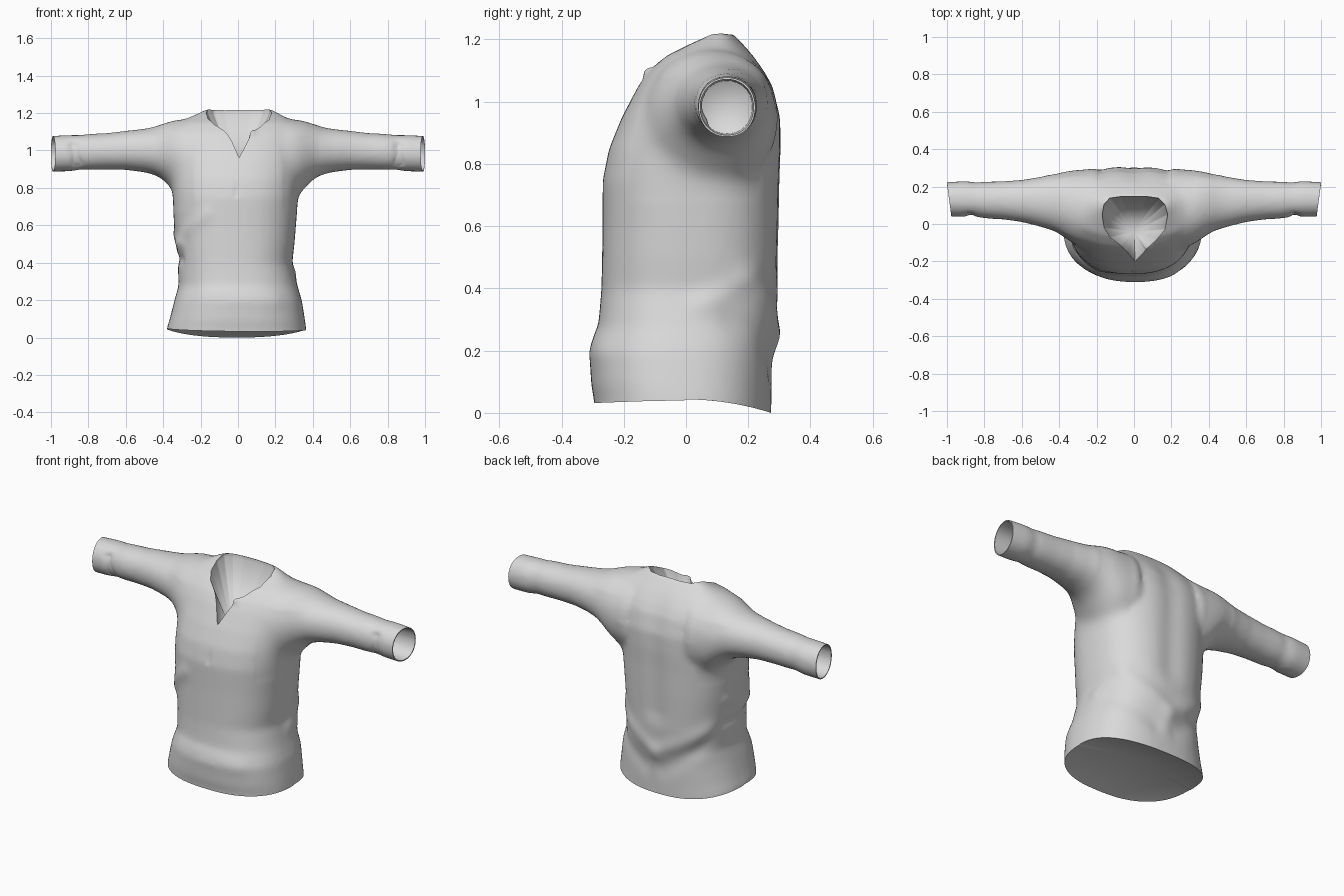
import bpy, bmesh, math
from mathutils import Vector

if "Cube" in bpy.data.objects:
    bpy.data.objects.remove(bpy.data.objects["Cube"])

cloth = bpy.data.materials.new("grey cloth")
cloth.diffuse_color = (0.7, 0.7, 0.7, 1)
cloth.use_nodes = True
cloth.node_tree.nodes["Principled BSDF"].inputs["Base Color"].default_value = cloth.diffuse_color
N = 48


def se(t, p):
    """Signed power, for rounded-box cross-sections."""
    return math.copysign(abs(t) ** p, t)


def loft(name, rings):
    """Closed solid through a list of rings of points."""
    bm = bmesh.new()
    vs = [[bm.verts.new(p) for p in r] for r in rings]
    for a, b in zip(vs, vs[1:]):
        for i in range(N):
            j = (i + 1) % N
            bm.faces.new((a[i], a[j], b[j], b[i]))
    bm.faces.new(vs[0])
    bm.faces.new(vs[-1])
    bmesh.ops.recalc_face_normals(bm, faces=bm.faces[:])
    me = bpy.data.meshes.new(name)
    bm.to_mesh(me)
    bm.free()
    ob = bpy.data.objects.new(name, me)
    bpy.context.collection.objects.link(ob)
    return ob


def oval(a0, a1, b0, b1, p):
    """Rounded-box section as (a, b) pairs."""
    out = []
    for i in range(N):
        t = 2 * math.pi * i / N
        out.append(((a0 + a1) / 2 + (a1 - a0) / 2 * se(math.cos(t), p),
                    (b0 + b1) / 2 + (b1 - b0) / 2 * se(math.sin(t), p)))
    return out


# torso: z, left x, right x, front y, back y
TORSO = [(-0.15, -.385, .37, -.29, .272), (0.05, -.38, .365, -.295, .274),
         (.1, -.365, .358, -.305, .275), (.2, -.34, .342, -.31, .279),
         (.28, -.318, .318, -.282, .287), (.4, -.322, .29, -.272, .297),
         (.5, -.332, .302, -.27, .3), (.6, -.342, .31, -.268, .303),
         (.75, -.35, .322, -.268, .306), (.85, -.35, .33, -.248, .31),
         (.95, -.35, .34, -.207, .309), (1.05, -.355, .35, -.155, .284),
         (1.1, -.35, .345, -.122, .256), (1.15, -.325, .32, -.07, .217),
         (1.19, -.235, .235, 0, .18), (1.222, -.17, .18, .06, .15)]
torso = loft("shirt", [[(x, y, z) for x, y in oval(a, b, c, d, .82)]
                       for z, a, b, c, d in TORSO])

# sleeve: x, front y, back y, bottom z, top z
SLEEVE = [(.2, -.14, .295, .72, 1.18), (.3, -.12, .293, .74, 1.168),
          (.35, -.09, .287, .79, 1.16), (.4, -.055, .276, .845, 1.145),
          (.45, -.03, .264, .872, 1.128), (.5, -.015, .252, .885, 1.118),
          (.6, .01, .236, .898, 1.107), (.7, .024, .229, .90, 1.095),
          (.8, .03, .226, .898, 1.09), (.84, .038, .222, .90, 1.085),
          (.9, .037, .23, .89, 1.085), (1.1, .043, .218, .885, 1.075)]
sleeves = [loft("sleeve_helper", [[(s * x, y, z) for y, z in oval(c, d, e, f, .95)]
                                  for x, c, d, e, f in SLEEVE]) for s in (1, -1)]

# merge the tubes into one soft surface
for sl in sleeves:
    m = torso.modifiers.new("join", 'BOOLEAN')
    m.operation, m.solver, m.object = 'UNION', 'EXACT', sl
m = torso.modifiers.new("remesh", 'REMESH')
m.mode, m.voxel_size = 'VOXEL', 0.014
m = torso.modifiers.new("soften", 'SMOOTH')
m.factor, m.iterations = 0.5, 10
dg = bpy.context.evaluated_depsgraph_get()
me = bpy.data.meshes.new_from_object(torso.evaluated_get(dg))
torso.modifiers.clear()
torso.data = me
for sl in sleeves:
    bpy.data.objects.remove(sl)

bm = bmesh.new()
bm.from_mesh(me)
# blend the armholes further
arm = [v for v in bm.verts if .24 < abs(v.co.x) < .45 and .68 < v.co.z < 1.08]
for i in range(25):
    bmesh.ops.smooth_vert(bm, verts=arm, factor=.5, use_axis_x=True,
                          use_axis_y=True, use_axis_z=True)
bm.normal_update()

# cloth folds: start, end, width, height along the normal
FOLDS = [((0, .3, 1.1), (0, .3, .5), .07, -.012),
         ((-.3, .2, .42), (0, .3, .25), .045, .01),
         ((.3, .2, .45), (0, .3, .25), .045, .01),
         ((-.28, .22, .32), (-.05, .3, .17), .045, -.01),
         ((.31, .15, .3), (.08, .28, .17), .045, -.01),
         ((.3, .05, .35), (.26, .24, .45), .04, .008),
         ((-.33, -.1, .5), (-.18, -.26, .66), .04, .009),
         ((-.33, .1, .43), (-.3, -.12, .42), .03, -.012),
         ((-.34, .1, .57), (-.3, -.15, .5), .03, .008),
         ((-.2, -.27, .25), (.2, -.28, .21), .05, .005),
         ((.005, -.2, .93), (-.012, -.268, .76), .008, -.008),
         ((.86, .05, 1.03), (.86, .05, .93), .022, -.016),
         ((-.88, .05, 1.03), (-.86, .05, .93), .022, -.016),
         ((.07, -.13, 1.1), (.075, -.125, 1.11), .02, .015)]
shift = []
for v in bm.verts:
    d = 0
    for p, q, w, h in FOLDS:
        p, q = Vector(p), Vector(q)
        t = max(0, min(1, (v.co - p).dot(q - p) / (q - p).length_squared))
        d += h * math.exp(-((v.co - p.lerp(q, t)).length / w) ** 2)
    shift.append(v.normal * d)
for v, s in zip(bm.verts, shift):
    v.co += s


def cut(co, no, geom=None, clear=True):
    geom = geom or bm.verts[:] + bm.edges[:] + bm.faces[:]
    bmesh.ops.bisect_plane(bm, geom=geom, plane_co=co, plane_no=no, clear_outer=clear)


# trim the hem and the sleeve ends
cut((0, 0, .045), (0, 0, -1))
for s in (1, -1):
    cut((s * 1.0, .22, 1), (s, -.13, 0))

# neckline with front notch, as a plan outline
NECK = [(.18, .05), (.165, .105), (.13, .138), (.07, .147), (-.07, .147), (-.13, .138),
        (-.16, .105), (-.17, .05), (-.16, -.02), (-.13, -.07), (-.07, -.115),
        (-.04, -.145), (.006, -.2), (.045, -.16),
        (.07, -.13), (.12, -.085), (.165, -.03)]


def inside(x, y):
    hit = False
    for (x0, y0), (x1, y1) in zip(NECK, NECK[1:] + NECK[:1]):
        if (y0 > y) != (y1 > y) and x < x0 + (y - y0) * (x1 - x0) / (y1 - y0):
            hit = not hit
    return hit


for (x0, y0), (x1, y1) in zip(NECK, NECK[1:] + NECK[:1]):
    g = set()
    for f in bm.faces:
        c = f.calc_center_median()
        if (c.z > .72 and min(x0, x1) - .025 < c.x < max(x0, x1) + .025
                and min(y0, y1) - .025 < c.y < max(y0, y1) + .025):
            g.update([f, *f.verts, *f.edges])
    if g:
        cut((x0, y0, 1), (y1 - y0, x0 - x1, 0), list(g), False)
gone = []
for f in bm.faces:
    c = f.calc_center_median()
    if c.z > .72 and inside(c.x, c.y):
        gone.append(f)
bmesh.ops.delete(bm, geom=gone, context='FACES')

# hem dips at the back
for v in bm.verts:
    if v.co.z < .25 and abs(v.co.x) < .5:
        y = v.co.y
        dip = .042 * (y / .27) ** 2 if y > 0 else .01 * (y / .29) ** 2 + .01 * v.co.x
        v.co.z -= dip * (1 - max(0, v.co.z - .045) / .205)


def extrude(rim, move):
    """Extrude an open rim, move the new points, return the new rim."""
    ret = bmesh.ops.extrude_edge_only(bm, edges=rim)["geom"]
    for v in [g for g in ret if isinstance(g, bmesh.types.BMVert)]:
        v.co = move(v.co)
    return [g for g in ret if isinstance(g, bmesh.types.BMEdge)]


def close(rim, tip):
    """Close a rim with a fan of triangles to one point."""
    t = bm.verts.new(tip)
    for e in rim:
        l = e.link_loops[0]
        bm.faces.new((l.link_loop_next.vert, l.vert, t))


def open_rim(test):
    return [e for e in bm.edges if e.is_boundary and all(test(v.co) for v in e.verts)]


# underside
close(open_rim(lambda c: c.z < .12 and abs(c.x) < .5), (0, -.03, .12))

# neck lining: a narrow band inside the collar, then a deep funnel
rim = open_rim(lambda c: c.z > .8 and abs(c.x) < .3)
rim = extrude(rim, lambda c: Vector((c.x, c.y, c.z - .022 * max(0, min(1, c.y / .1 + .2)))))
close(rim, (0, -.04, .84))

# turned-in cuffs, closed inside the sleeve
for s in (1, -1):
    rim = open_rim(lambda c: c.x * s > .9)
    for dx, k in ((0, .94), (.14, .95)):
        rim = extrude(rim, lambda c: Vector((c.x - s * dx, .13 + (c.y - .13) * k,
                                             .982 + (c.z - .982) * k)))
    close(rim, (s * .8, .13, .982))

# drop to the ground
low = min(v.co.z for v in bm.verts)
for v in bm.verts:
    v.co.z -= low
bm.to_mesh(me)
bm.free()
me.materials.clear()
me.materials.append(cloth)
for p in me.polygons:
    p.material_index = 0
bpy.context.view_layer.objects.active = torso
torso.select_set(True)
bpy.ops.object.shade_smooth_by_angle(angle=math.radians(45))
